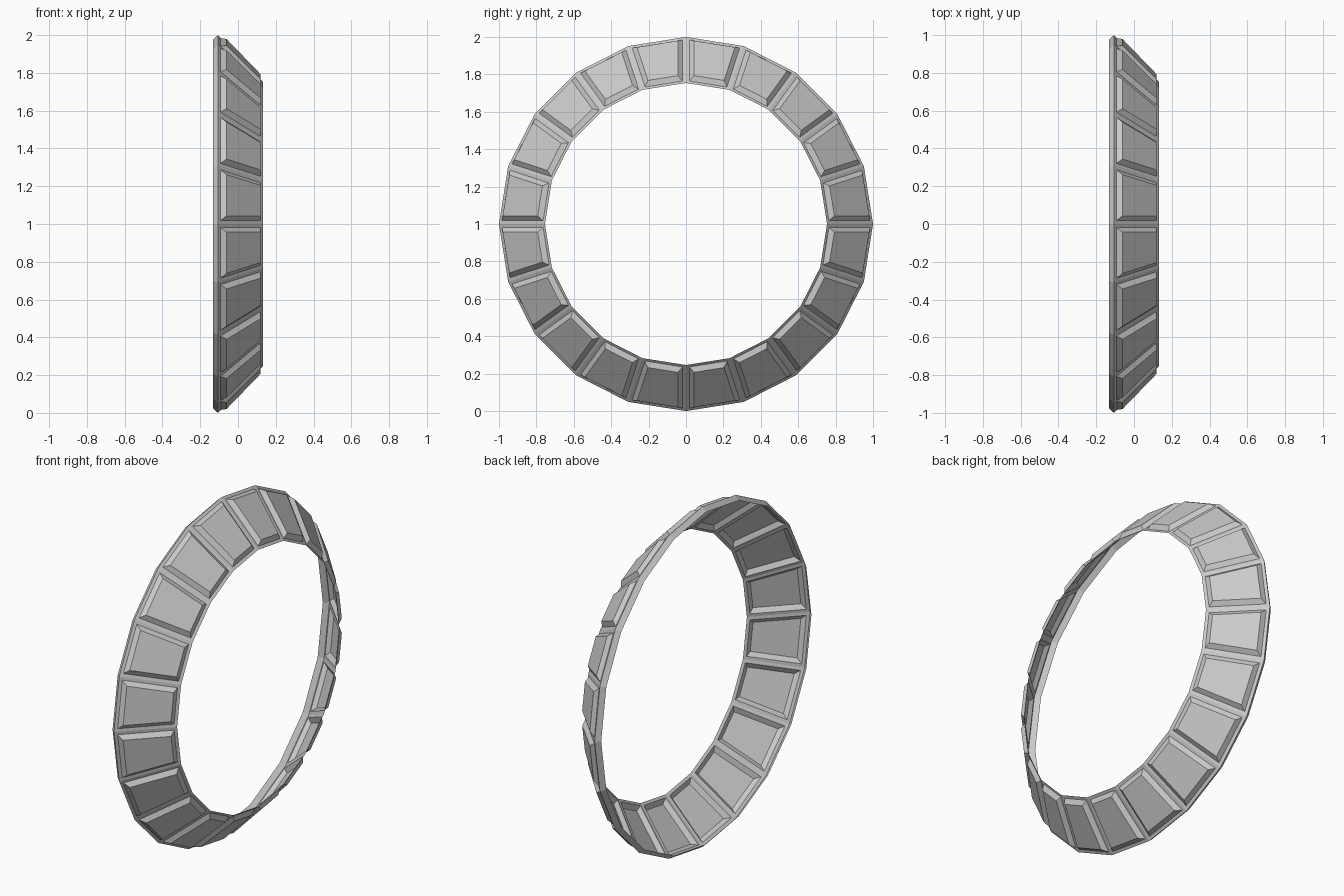
import bpy, bmesh
from math import sin, cos, tau

if "Cube" in bpy.data.objects:
    bpy.data.objects.remove(bpy.data.objects["Cube"])

SIDES = 20
# (x, radius): rear lip, widest edge, narrow front edge
PROFILE = [(-0.132, 0.976), (-0.106, 1.0), (0.132, 0.754)]

bm = bmesh.new()
rings = [[bm.verts.new((x, r * sin(tau * i / SIDES), 1 + r * cos(tau * i / SIDES)))
          for i in range(SIDES)] for x, r in PROFILE]

# rear lip and tapered wall, open sheet of flat facets
bands = []
for a, b in zip(rings, rings[1:]):
    band = []
    for i in range(SIDES):
        j = (i + 1) % SIDES
        band.append(bm.faces.new((a[i], b[i], b[j], a[j])))
    bands.append(band)

# make facets face away from the axis
bm.normal_update()
for f in bm.faces:
    c = f.calc_center_median()
    if f.normal.y * c.y + f.normal.z * (c.z - 1) < 0:
        f.normal_flip()
bm.normal_update()

# raised panel with bevelled walls on every tapered facet
panels = bands[1]
bmesh.ops.inset_individual(bm, faces=panels, thickness=0.018, use_even_offset=True)
bm.normal_update()
bmesh.ops.inset_individual(bm, faces=panels, thickness=0.023, depth=0.023,
                           use_even_offset=True)

mesh = bpy.data.meshes.new("panelled_ring")
bm.to_mesh(mesh)
bm.free()
bpy.context.collection.objects.link(bpy.data.objects.new("panelled_ring", mesh))
